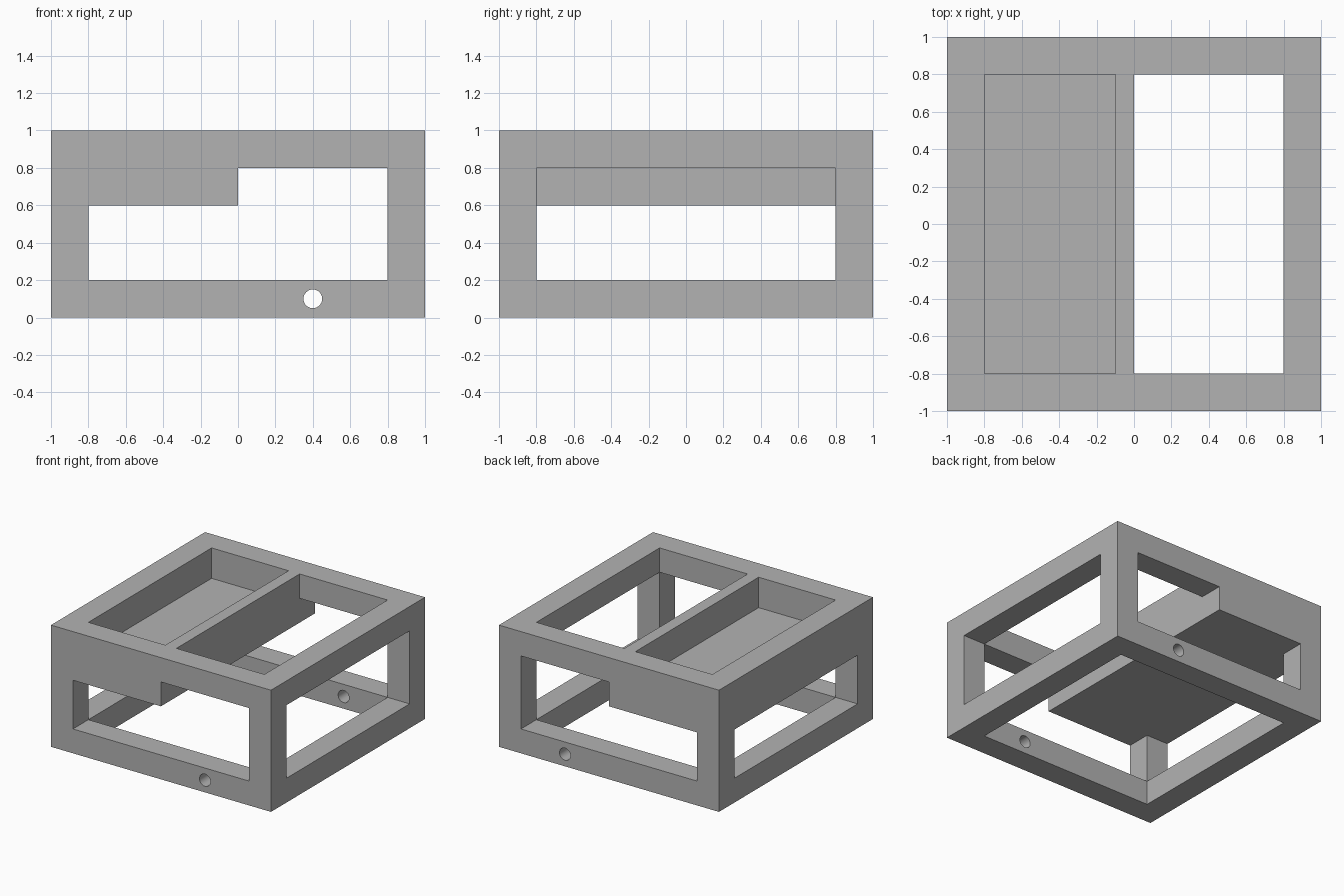
import bpy
import bmesh
from math import radians
from mathutils import Matrix

cube = bpy.data.objects.get("Cube")
if cube:
    bpy.data.objects.remove(cube, do_unlink=True)

grey = bpy.data.materials.new("plain grey")
grey.use_nodes = True
grey.diffuse_color = (0.45, 0.45, 0.45, 1)
grey.node_tree.nodes["Principled BSDF"].inputs["Base Color"].default_value = grey.diffuse_color

OUT = 1.0    # outer half width
IN = 0.8     # inner half width of the frame
SHELF = 0.6  # underside of the tray
PAST = 1.2   # beyond the outside, for cutting through


def add_object(name, bm):
    mesh = bpy.data.meshes.new(name)
    bm.to_mesh(mesh)
    bm.free()
    mesh.materials.append(grey)
    obj = bpy.data.objects.new(name, mesh)
    bpy.context.collection.objects.link(obj)
    return obj


def box(name, xs, ys, zs):
    """Box spanning the given low and high limits, with exact corners."""
    bm = bmesh.new()
    bmesh.ops.create_cube(bm, size=2)
    for v in bm.verts:
        v.co = [lim[c > 0] for lim, c in zip((xs, ys, zs), v.co)]
    return add_object(name, bm)


def cut(target, cutter):
    """Subtract the cutter from the target and discard it."""
    cutter.hide_render = True
    mod = target.modifiers.new("cut", "BOOLEAN")
    mod.operation = "DIFFERENCE"
    mod.solver = "EXACT"
    mod.object = cutter
    bpy.context.view_layer.objects.active = target
    bpy.ops.object.modifier_apply(modifier=mod.name)
    bpy.data.objects.remove(cutter, do_unlink=True)


inner, through = (-IN, IN), (-PAST, PAST)
frame = box("tray_frame", (-OUT, OUT), (-OUT, OUT), (0, 1))

# Hollow interior below the tray, and the open well beside it
cut(frame, box("lower_hollow", inner, inner, (-0.2, SHELF)))
cut(frame, box("open_well", (0, IN), inner, (0.4, PAST)))

# Windows through the front and back, stepped around the tray
cut(frame, box("front_window", inner, through, (0.2, SHELF)))
cut(frame, box("front_window_step", (0, IN), through, (0.4, 0.8)))

# Windows through the sides, the one beside the well being taller
cut(frame, box("side_window", through, inner, (0.2, SHELF)))
cut(frame, box("tall_side_window", (0.4, PAST), inner, (0.4, 0.8)))

# Shallow pocket in the tray
cut(frame, box("tray_pocket", (-IN, -0.1), inner, (0.75, PAST)))

# Round hole through the lower front and back rails
bm = bmesh.new()
bmesh.ops.create_cone(
    bm, cap_ends=True, segments=32, radius1=0.05, radius2=0.05, depth=2 * PAST,
    matrix=Matrix.Translation((0.4, 0, 0.1)) @ Matrix.Rotation(radians(90), 4, "X"))
cut(frame, add_object("rail_hole", bm))

# Clean flat faces, smooth hole walls
bm = bmesh.new()
bm.from_mesh(frame.data)
bmesh.ops.remove_doubles(bm, verts=bm.verts, dist=0.0001)
bmesh.ops.dissolve_limit(bm, angle_limit=radians(1), verts=bm.verts, edges=bm.edges)
bm.to_mesh(frame.data)
bm.free()
bpy.ops.object.select_all(action="DESELECT")
frame.select_set(True)
bpy.context.view_layer.objects.active = frame
bpy.ops.object.shade_smooth_by_angle(angle=radians(30))
